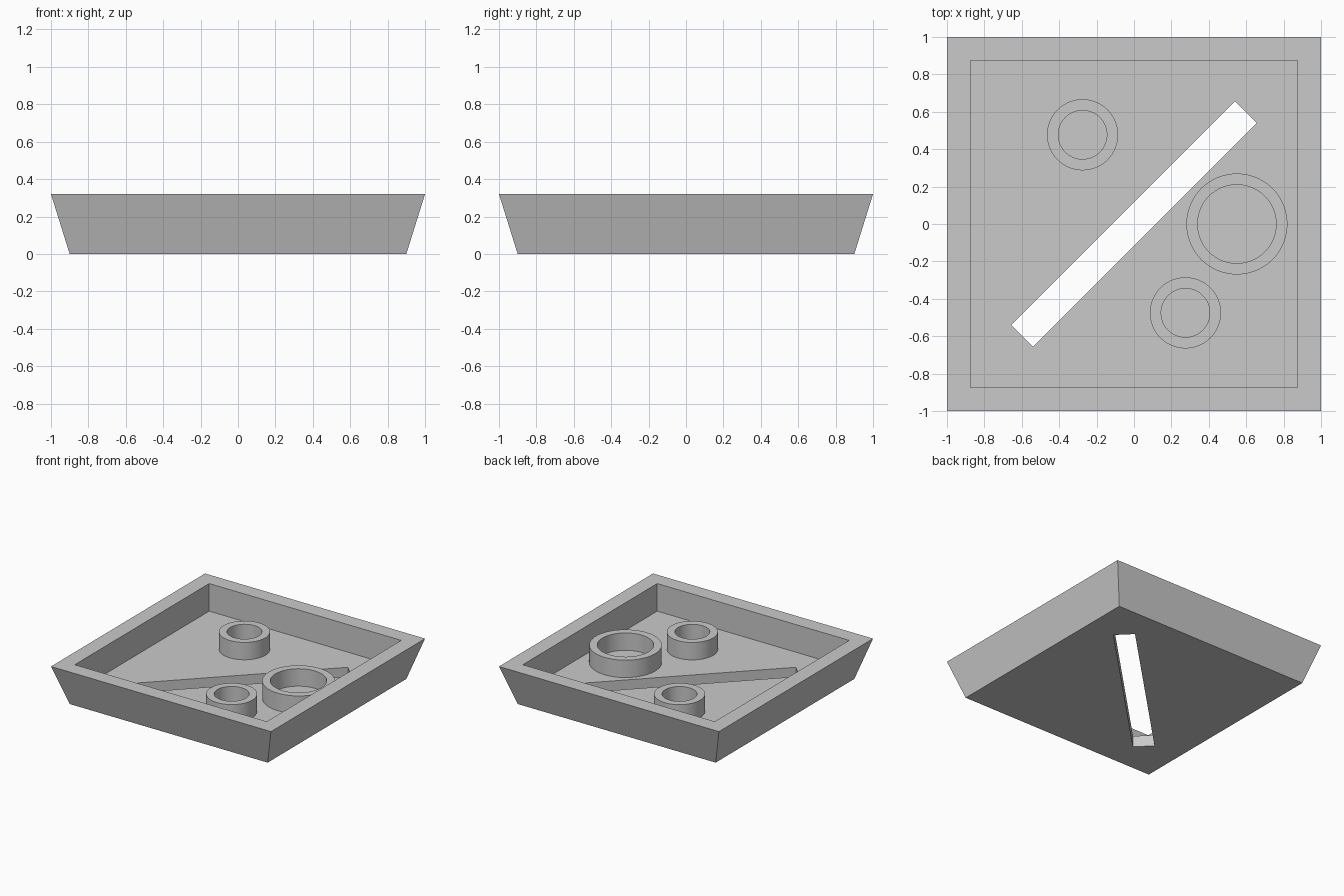
import bpy, bmesh, math
from mathutils import Matrix

HEIGHT, FLOOR, RING_TOP = 0.32, 0.093, 0.236
TOP_HALF, BASE_HALF, CAVITY_HALF = 1.0, 0.9, 0.873

cube = bpy.data.objects.get("Cube")
if cube:
    bpy.data.objects.remove(cube, do_unlink=True)

# Single plain grey
grey = bpy.data.materials.new("light_grey")
grey.use_nodes = True
colour = (0.59, 0.59, 0.59, 1)
grey.diffuse_color = colour
grey.node_tree.nodes["Principled BSDF"].inputs["Base Color"].default_value = colour


def make_object(name, bm):
    bmesh.ops.recalc_face_normals(bm, faces=bm.faces)
    mesh = bpy.data.meshes.new(name)
    bm.to_mesh(mesh)
    bm.free()
    mesh.materials.append(grey)
    obj = bpy.data.objects.new(name, mesh)
    bpy.context.collection.objects.link(obj)
    return obj


def activate(obj):
    bpy.ops.object.select_all(action='DESELECT')
    obj.select_set(True)
    bpy.context.view_layer.objects.active = obj


def square(bm, half, z):
    return [bm.verts.new((sx * half, sy * half, z))
            for sx, sy in ((-1, -1), (1, -1), (1, 1), (-1, 1))]


# Tray: flared outside, straight-walled cavity
bm = bmesh.new()
loops = [square(bm, h, z) for h, z in ((BASE_HALF, 0), (TOP_HALF, HEIGHT),
                                       (CAVITY_HALF, HEIGHT), (CAVITY_HALF, FLOOR))]
for a, b in zip(loops, loops[1:]):
    for i in range(4):
        j = (i + 1) % 4
        bm.faces.new((a[i], a[j], b[j], b[i]))
bm.faces.new(loops[0][::-1])
bm.faces.new(loops[-1])
tray = make_object("tray", bm)

# Diagonal slot through the floor
bm = bmesh.new()
bmesh.ops.create_cube(bm, size=1, matrix=Matrix.Rotation(math.radians(45), 4, 'Z')
                      @ Matrix.Diagonal((1.69, 0.163, 0.5, 1)))
cutter = make_object("slot_cutter", bm)
cutter.hide_render = True
cut = tray.modifiers.new("slot", 'BOOLEAN')
cut.operation, cut.solver, cut.object = 'DIFFERENCE', 'EXACT', cutter
activate(tray)
bpy.ops.object.modifier_apply(modifier=cut.name)
bpy.data.objects.remove(cutter, do_unlink=True)


# Ring walls standing on the floor
def ring(name, x, y, outer, inner, steps=96):
    bm = bmesh.new()
    base = FLOOR - 0.01
    profile = [(outer, base), (outer, RING_TOP), (inner, RING_TOP), (inner, base)]
    verts = [bm.verts.new((r, 0, z)) for r, z in profile]
    edges = [bm.edges.new((verts[i], verts[(i + 1) % 4])) for i in range(4)]
    bmesh.ops.spin(bm, geom=verts + edges, cent=(0, 0, 0), axis=(0, 0, 1),
                   angle=math.tau, steps=steps)
    bmesh.ops.remove_doubles(bm, verts=bm.verts, dist=0.0001)
    obj = make_object(name, bm)
    obj.location = (x, y, 0)
    activate(obj)
    bpy.ops.object.shade_smooth_by_angle(angle=math.radians(30))


ring("large_ring", 0.55, 0, 0.27, 0.21)
ring("back_small_ring", -0.275, 0.477, 0.19, 0.13)
ring("front_small_ring", 0.275, -0.475, 0.19, 0.13)
